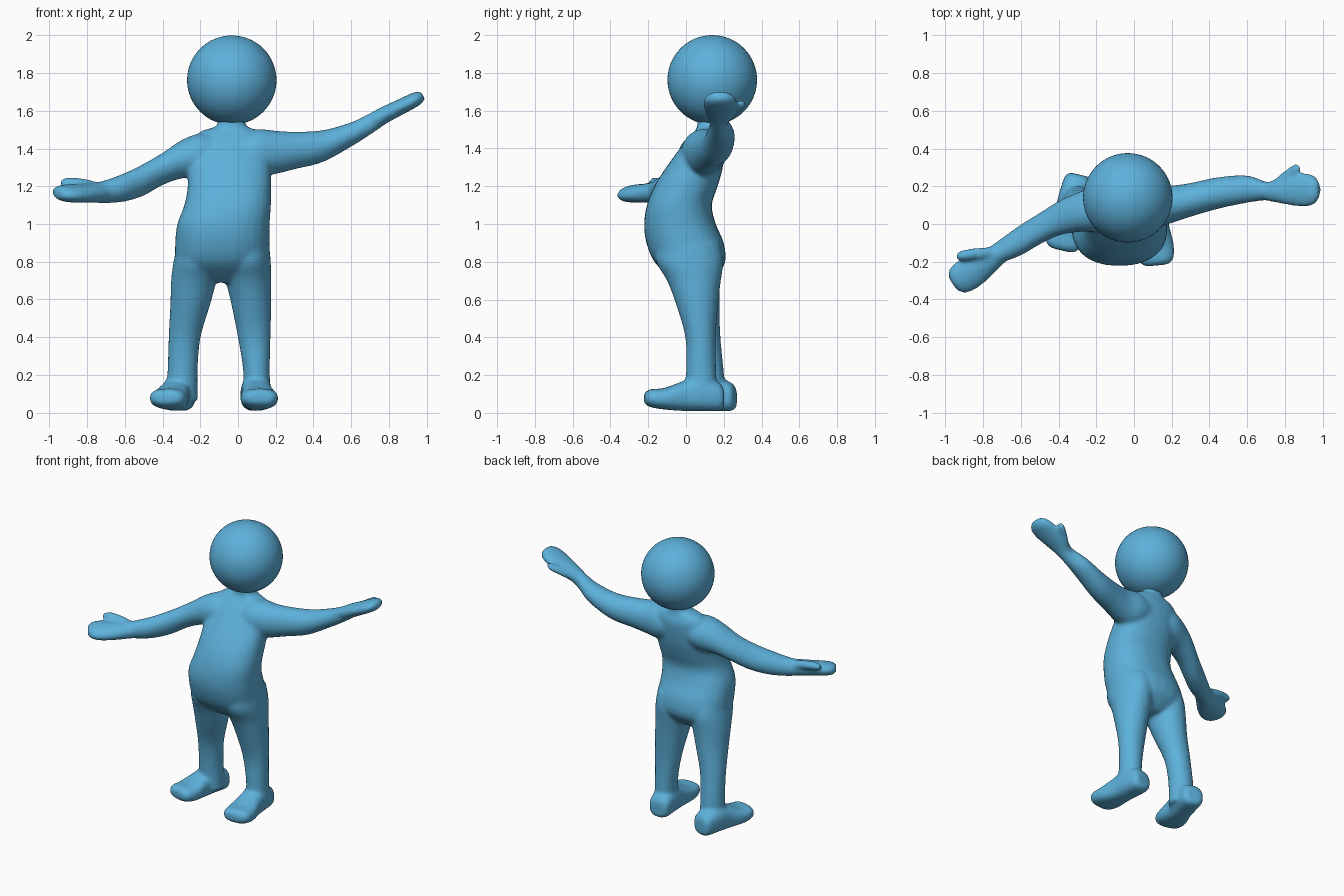
import bpy, bmesh, math
from mathutils import Vector

blue = bpy.data.materials.new("sky blue")
blue.diffuse_color = (0.11, 0.44, 0.71, 1)
X, Y, Z = Vector((1, 0, 0)), Vector((0, 1, 0)), Vector((0, 0, 1))
bm = bmesh.new()


def spline(p0, p1, p2, p3, t):
    return [0.5 * (2*b + (c-a)*t + (2*a-5*b+4*c-d)*t*t + (3*b-a-3*c+d)*t**3)
            for a, b, c, d in zip(p0, p1, p2, p3)]


def loft(secs, a, b, power=2.0, n=28, steps=5):
    """Closed limb through sections (x, y, z, half size on a, half size on b)."""
    a, b = Vector(a).normalized(), Vector(b).normalized()
    m = len(secs)
    fine = [spline(secs[max(i-1, 0)], secs[i], secs[i+1], secs[min(i+2, m-1)], k/steps)
            for i in range(m-1) for k in range(steps)] + [secs[-1]]
    rings = []
    for x, y, z, ra, rb in fine:
        ring = []
        for k in range(n):
            c, s = math.cos(2*math.pi*k/n), math.sin(2*math.pi*k/n)
            u = math.copysign(abs(c)**(2/power), c) * ra
            v = math.copysign(abs(s)**(2/power), s) * rb
            ring.append(bm.verts.new(Vector((x, y, z)) + a*u + b*v))
        rings.append(ring)
    for r, q in zip(rings, rings[1:]):
        for k in range(n):
            bm.faces.new((r[k], r[(k+1) % n], q[(k+1) % n], q[k]))
    bm.faces.new(rings[0])
    bm.faces.new(rings[-1])


# torso and neck
loft([(-.035, .13, 1.58, .07, .07), (-.035, .125, 1.52, .08, .065),
      (-.04, .12, 1.49, .16, .075), (-.04, .10, 1.43, .205, .11),
      (-.045, .045, 1.30, .22, .15), (-.045, 0, 1.2, .222, .168),
      (-.055, -.035, 1.1, .23, .172), (-.077, -.032, 1.0, .245, .19),
      (-.083, -.005, .9, .25, .205), (-.085, .02, .8, .245, .188),
      (-.088, .035, .73, .19, .13), (-.088, .04, .69, .08, .08)], X, Y, 2.3)

# legs
loft([(-.21, .01, .9, .11, .16), (-.222, .025, .8, .12, .165), (-.235, .045, .7, .12, .137),
      (-.252, .065, .58, .107, .112), (-.283, .1, .4, .085, .083),
      (-.294, .12, .22, .08, .08), (-.297, .125, .06, .085, .085)], X, Y)
loft([(.045, .01, .9, .12, .17), (.049, .02, .8, .125, .178), (.056, .042, .7, .12, .143),
      (.07, .058, .58, .107, .113), (.086, .077, .4, .087, .081),
      (.098, .08, .22, .071, .08), (.1, .08, .06, .075, .085)], X, Y)


# feet: heel to toe, turned by a small amount
def foot(hx, hy, tx, ty):
    prof = [(0, .05, .075, .045), (.06, .073, .085, .075), (.3, .082, .1, .09),
            (.5, .083, .09, .08), (.75, .1, .075, .057),
            (.93, .092, .078, .047), (1, .06, .078, .027)]
    side = Vector((hy - ty, tx - hx, 0))
    loft([(hx + (tx-hx)*t, hy + (ty-hy)*t, z, w, h) for t, w, z, h in prof], side, Z, 2.6)


foot(-.29, .262, -.385, -.14)
foot(.085, .2, .12, -.22)

# raised arm
loft([(.0, .09, 1.38, .11, .09), (.1, .095, 1.378, .12, .125), (.2, .105, 1.38, .1, .115),
      (.3, .128, 1.39, .09, .1), (.45, .165, 1.413, .084, .085), (.6, .185, 1.475, .073, .065),
      (.7, .175, 1.53, .05, .058), (.78, .172, 1.575, .05, .048)], Y, Z)
# raised hand and thumb
loft([(.7, .17, 1.535, .045, .045), (.77, .178, 1.575, .068, .045), (.84, .18, 1.61, .083, .042),
      (.91, .18, 1.645, .09, .04), (.955, .18, 1.668, .075, .036), (.982, .18, 1.682, .04, .022)],
     Y, (-.42, 0, .9))
loft([(.73, .19, 1.555, .03, .03), (.78, .235, 1.585, .032, .03), (.83, .275, 1.615, .03, .025),
      (.86, .292, 1.632, .028, .024), (.88, .298, 1.642, .015, .014)], Y, Z)

# lowered arm
loft([(-.1, .09, 1.37, .1, .09), (-.2, .08, 1.365, .12, .115), (-.3, .062, 1.343, .105, .102),
      (-.4, .03, 1.292, .092, .086), (-.5, -.025, 1.235, .084, .085), (-.6, -.085, 1.195, .082, .076),
      (-.7, -.14, 1.172, .066, .062), (-.77, -.185, 1.165, .06, .052)], Y, Z)
# lowered hand and thumb
loft([(-.69, -.14, 1.17, .05, .05), (-.77, -.195, 1.165, .068, .052), (-.83, -.235, 1.163, .083, .048),
      (-.89, -.272, 1.162, .09, .046), (-.935, -.302, 1.162, .078, .04),
      (-.96, -.32, 1.162, .045, .025)], (-.57, .82, .2), (.1, -.18, 1))
loft([(-.73, -.15, 1.185, .03, .03), (-.79, -.155, 1.205, .032, .03), (-.86, -.16, 1.218, .03, .028),
      (-.915, -.167, 1.22, .028, .025), (-.945, -.172, 1.217, .014, .014)], Y, Z)

# fuse everything into one soft body
bmesh.ops.recalc_face_normals(bm, faces=bm.faces)
me = bpy.data.meshes.new("body")
bm.to_mesh(me)
bm.free()
body = bpy.data.objects.new("body", me)
bpy.context.collection.objects.link(body)
me.materials.append(blue)
rm = body.modifiers.new("fuse", 'REMESH')
rm.mode = 'VOXEL'
rm.voxel_size = 0.011
rm.use_smooth_shade = True
sm = body.modifiers.new("soften", 'SMOOTH')
sm.factor = 0.5
sm.iterations = 10
bpy.context.view_layer.objects.active = body
body.select_set(True)
bpy.ops.object.convert(target='MESH')
bpy.ops.object.shade_smooth()

# head
bpy.ops.mesh.primitive_uv_sphere_add(segments=64, ring_count=32, radius=.237,
                                     location=(-.033, .139, 1.763))
head = bpy.context.object
head.name = "head"
head.data.materials.append(blue)
bpy.ops.object.shade_smooth()
